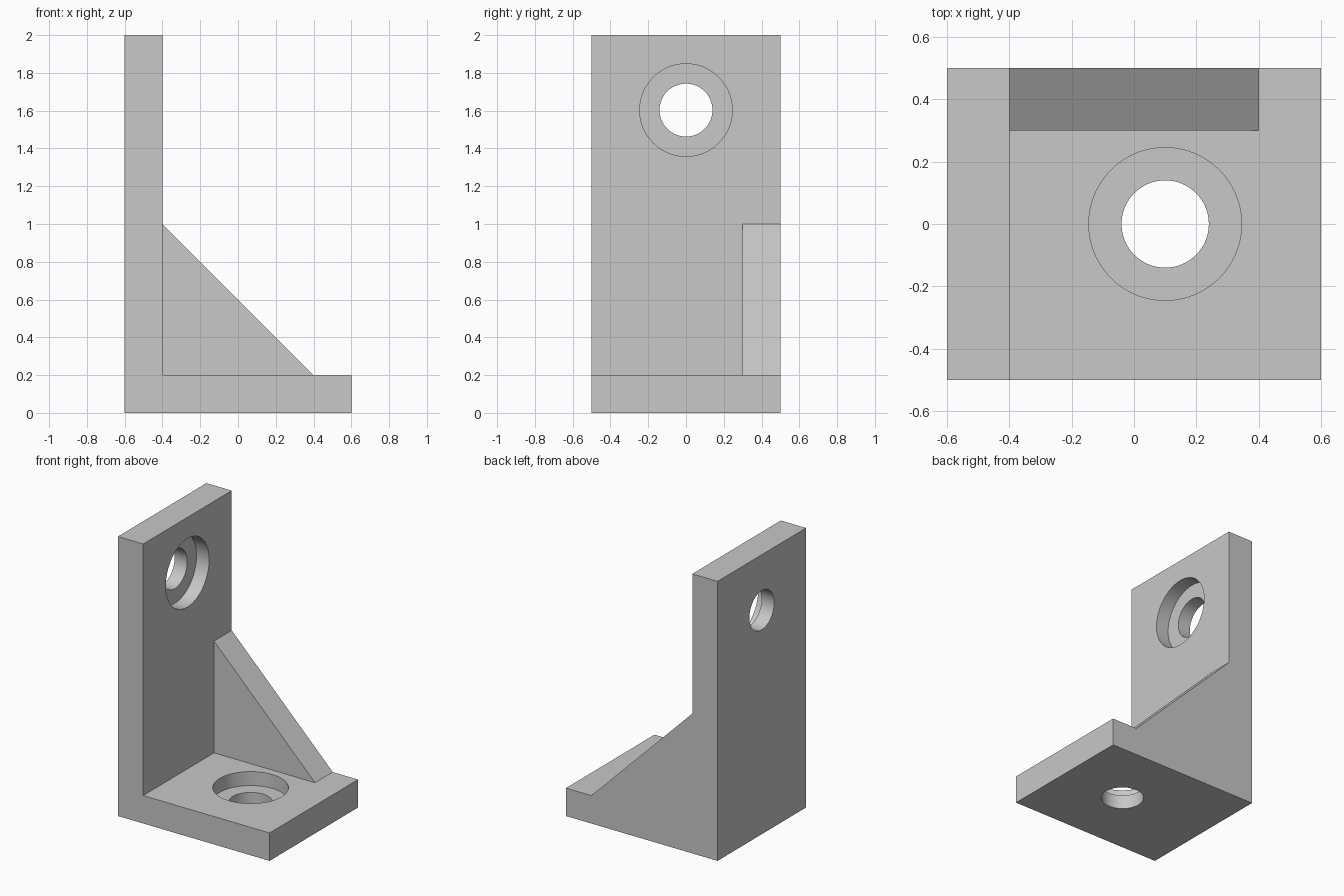
import bpy
import bmesh
import math
from mathutils import Matrix, Vector

default = bpy.data.objects.get("Cube")
if default:
    bpy.data.objects.remove(default, do_unlink=True)

grey = bpy.data.materials.new("light grey")
grey.use_nodes = True
colour = (0.58, 0.58, 0.58, 1)
grey.diffuse_color = colour
grey.node_tree.nodes["Principled BSDF"].inputs["Base Color"].default_value = colour


def add_object(name, bm):
    bmesh.ops.recalc_face_normals(bm, faces=bm.faces)
    mesh = bpy.data.meshes.new(name)
    bm.to_mesh(mesh)
    bm.free()
    mesh.materials.append(grey)
    obj = bpy.data.objects.new(name, mesh)
    bpy.context.collection.objects.link(obj)
    return obj


def prism(name, profile, y0, y1):
    """Extrude an x-z profile along y."""
    bm = bmesh.new()
    face = bm.faces.new([bm.verts.new((x, y0, z)) for x, z in profile])
    moved = bmesh.ops.extrude_face_region(bm, geom=[face])["geom"]
    verts = [v for v in moved if isinstance(v, bmesh.types.BMVert)]
    bmesh.ops.translate(bm, verts=verts, vec=(0, y1 - y0, 0))
    return add_object(name, bm)


def cylinder(name, radius, start, direction, length):
    """Cylinder from a start point along a direction."""
    axis = Vector(direction)
    turn = axis.to_track_quat('Z', 'Y').to_matrix().to_4x4()
    place = Matrix.Translation(Vector(start) + axis * length / 2) @ turn
    bm = bmesh.new()
    bmesh.ops.create_cone(bm, cap_ends=True, segments=96, radius1=radius,
                          radius2=radius, depth=length, matrix=place)
    return add_object(name, bm)


def combine(target, other, operation):
    """Apply a boolean and remove the helper."""
    mod = target.modifiers.new(operation.lower(), 'BOOLEAN')
    mod.operation = operation
    mod.solver = 'EXACT'
    mod.object = other
    other.hide_render = True
    bpy.context.view_layer.objects.active = target
    bpy.ops.object.modifier_apply(modifier=mod.name)
    bpy.data.objects.remove(other, do_unlink=True)


# L-shaped body with a triangular rib flush with its back side
bracket = prism("angle_bracket", [(-0.6, 0), (0.6, 0), (0.6, 0.2), (-0.4, 0.2),
                                  (-0.4, 2), (-0.6, 2)], -0.5, 0.5)
rib = prism("rib", [(-0.4, 0.2), (0.4, 0.2), (-0.4, 1)], 0.3, 0.5)
combine(bracket, rib, 'UNION')

# Counterbored screw holes in the wall and in the base
for floor, direction in (((-0.5, 0, 1.603), (1, 0, 0)), ((0.1, 0, 0.1), (0, 0, 1))):
    back = Vector(floor) - Vector(direction) * 0.2
    combine(bracket, cylinder("hole_cutter", 0.14, back, direction, 0.4), 'DIFFERENCE')
    combine(bracket, cylinder("bore_cutter", 0.245, floor, direction, 0.2), 'DIFFERENCE')

# Smooth bores, sharp edges
bpy.ops.object.select_all(action='DESELECT')
bracket.select_set(True)
bpy.context.view_layer.objects.active = bracket
bpy.ops.object.shade_smooth_by_angle(angle=math.radians(30))
